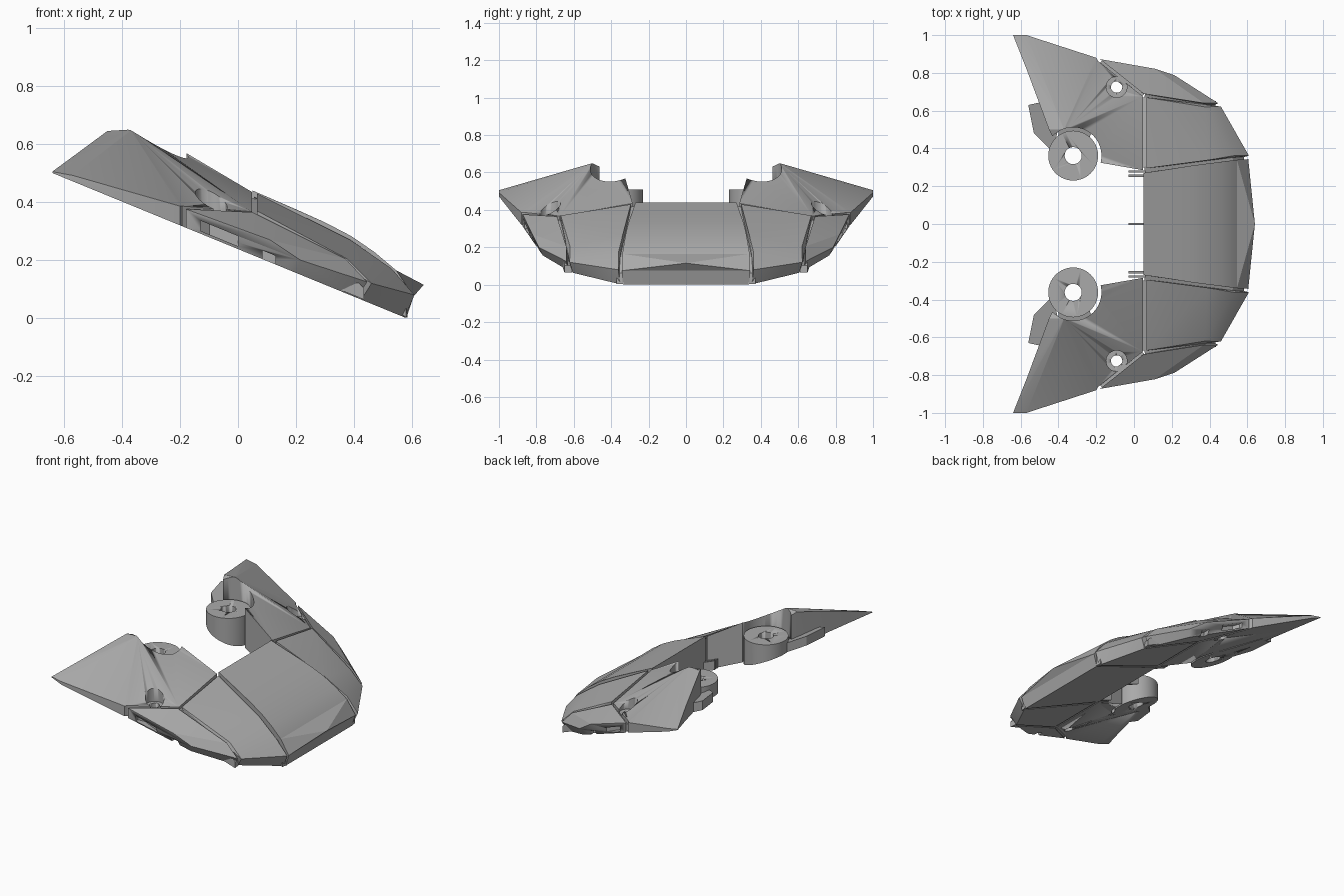
import bpy, bmesh, math
from mathutils import Vector

if "Cube" in bpy.data.objects:
    bpy.data.objects.remove(bpy.data.objects["Cube"])

grey = bpy.data.materials.new("plain grey")
grey.use_nodes = True
grey.diffuse_color = (0.4, 0.4, 0.4, 1)
grey.node_tree.nodes["Principled BSDF"].inputs["Base Color"].default_value = (0.4, 0.4, 0.4, 1)


def base(x):
    """Height of the sloping underside."""
    return 0.238 - 0.41 * x


def drop(points, lift=0.0):
    return [(p[0], p[1], base(p[0]) + lift) for p in points]


def finish(name, bm, mirror=True, cutters=()):
    bmesh.ops.recalc_face_normals(bm, faces=bm.faces)
    mesh = bpy.data.meshes.new(name)
    bm.to_mesh(mesh)
    bm.free()
    mesh.materials.append(grey)
    ob = bpy.data.objects.new(name, mesh)
    bpy.context.collection.objects.link(ob)
    for cutter in cutters:
        mod = ob.modifiers.new("cut", "BOOLEAN")
        mod.operation, mod.object, mod.solver = "DIFFERENCE", cutter, "EXACT"
    if mirror:
        mod = ob.modifiers.new("mirror", "MIRROR")
        mod.use_axis = (False, True, False)
    bpy.ops.object.select_all(action="DESELECT")
    ob.select_set(True)
    bpy.context.view_layer.objects.active = ob
    bpy.ops.object.shade_smooth_by_angle(angle=math.radians(20))
    return ob


def hulls(name, *sets, **kw):
    """Solid panels, each the convex hull of its corners."""
    bm = bmesh.new()
    for points in sets:
        verts = [bm.verts.new(p) for p in points]
        res = bmesh.ops.convex_hull(bm, input=verts)
        spare = {v for v in res["geom_interior"] if isinstance(v, bmesh.types.BMVert)}
        bmesh.ops.delete(bm, geom=list(spare), context="VERTS")
    bmesh.ops.dissolve_limit(bm, angle_limit=0.01, verts=bm.verts, edges=bm.edges)
    return finish(name, bm, **kw)


def cylinder(x, y, r, z0, z1, sides=40):
    ring = [(x + r * math.cos(a), y + r * math.sin(a))
            for a in (math.tau * i / sides for i in range(sides))]
    return [(px, py, z) for z in (z0, z1) for px, py in ring]


def cutter(name, points):
    ob = hulls(name, points, mirror=False)
    ob.hide_render = True
    ob.hide_set(True)
    ob.display_type = "WIRE"
    return ob


def both(points):
    return [(x, s * y, z) for x, y, z in points for s in (-1, 1)]


# Centre panel with curved top, and the pointed lip in front of it
crown = [(0.05, 0.27, 0.44), (0.2, 0.292, 0.375), (0.3, 0.308, 0.33),
         (0.39, 0.32, 0.283), (0.47, 0.33, 0.228), (0.545, 0.34, 0.165)]
lip = (0.605, 0.343, 0.075)
foot = (0.58, 0.338, 0)
hulls("centre_panel",
      both(crown + [lip] + drop([crown[0], foot])),
      both([crown[-1], lip]) + [(0.64, 0, 0.115)], mirror=False)

# Angled panel beside the centre
shoulder = [(0.065, 0.295, 0.43), (0.065, 0.67, 0.37)]
hulls("side_panel", shoulder + drop(shoulder) + drop([(0.425, 0.605), (0.575, 0.352)]) +
      [(0.375, 0.62, 0.205), (0.53, 0.362, 0.17), (0.39, 0.338, 0.268),
       (0.46, 0.622, 0.12), (0.608, 0.362, 0.08)])

# Outer panel with a recess in its wall
recess = cutter("recess_cutter", [(x, y, base(x) + h) for x in (-0.13, 0.0)
                                  for y in (0.815, 0.95) for h in (0.01, 0.045)])
notch = cutter("notch_cutter", [(x, y, base(x) + h) for x in (0.085, 0.13)
                                for y in (0.765, 0.95) for h in (-0.02, 0.03)])
flank = [(0.05, 0.69, 0.365), (-0.18, 0.873, 0.376)]
hulls("outer_panel", flank + drop(flank) + drop([(0.41, 0.62), (0.2, 0.765), (0.08, 0.8)]) +
      [(0.11, 0.822, 0.27), (0.37, 0.64, 0.205), (0.445, 0.64, 0.125), (0.215, 0.787, 0.2)],
      cutters=(recess, notch))

# Wing rising to a peak, cut away around the mount and bolt hole
boss = (-0.322, 0.362)
bolt = (-0.092, 0.725)
wing_cuts = [cutter("mount_clearance", cylinder(*boss, 0.15, 0.1, 0.9)),
             cutter("bolt_counterbore", cylinder(*bolt, 0.055, 0.36, 0.7)),
             cutter("bolt_through", cylinder(*bolt, 0.03, 0.1, 0.7))]
outline = [(0.048, 0.285, 0.435), (0.048, 0.675, 0.367), (-0.19, 0.862, 0.386),
           (-0.2, 0.88, 0.386), (-0.57, 1, 0.492), (-0.64, 1, 0.505), (-0.565, 0.81, 0.56),
           (-0.45, 0.5, 0.645), (-0.4, 0.4, 0.61), (-0.18, 0.325, 0.57)]
bm = bmesh.new()
top = [bm.verts.new(p) for p in outline]
low = [bm.verts.new(p) for p in drop(outline)]
peak = bm.verts.new((-0.37, 0.5, 0.65))
for i in range(len(top)):
    j = (i + 1) % len(top)
    bm.faces.new((peak, top[i], top[j]))
    bm.faces.new((top[i], low[i], low[j], top[j]))
bm.faces.new(low)
finish("wing", bm, cutters=wing_cuts)

# Ring mount with a bore, trimmed to the sloping underside
bore = cutter("mount_bore", cylinder(*boss, 0.045, 0.1, 0.9))
ring = cylinder(*boss, 0.132, 0, 0.51)
hulls("ring_mount", [(x, y, z or base(x)) for x, y, z in ring], cutters=(bore,))

# Lower ledge behind the wing and rib joining the mount to the wing
ledge = [(-0.56, 0.63), (-0.53, 0.48), (-0.43, 0.38), (-0.4, 0.51), (-0.47, 0.65)]
hulls("rear_ledge", drop(ledge) + drop(ledge, 0.06), cutters=(bore,))
web = [(-0.4, 0.42), (-0.25, 0.42), (-0.4, 0.55), (-0.2, 0.55)]
hulls("mount_web", drop(web) + drop(web, 0.07), cutters=(bore,))


# Sunken joint strips that close the seams between panels
def joint(*path):
    run = Vector(path[-1]) - Vector(path[0])
    side = Vector((-run.y, run.x, 0)).normalized() * 0.02
    tops = [Vector(p) + side * s - Vector((0.018, 0, 0.018)) for p in path for s in (-1, 1)]
    return tops + drop(tops, 0.004)


hulls("seam_joints",
      joint((0.075, 0.283, 0.435), (0.54, 0.35, 0.165), (0.6, 0.352, 0.08)),
      joint((0.075, 0.68, 0.365), (0.375, 0.63, 0.2), (0.45, 0.63, 0.12)),
      joint((0.06, 0.675, 0.365), (-0.16, 0.855, 0.378)),
      joint((0.075, 0.3, 0.43), (0.075, 0.67, 0.366)))


# Small locating tabs on the inner edge
def tab(y):
    return [(x, y + s, base(x) + h) for x in (-0.03, 0.07) for s in (-0.006, 0.006)
            for h in (0, 0.06)]


hulls("centre_tab", tab(0), mirror=False)
hulls("side_tabs", tab(0.255), tab(0.278))
